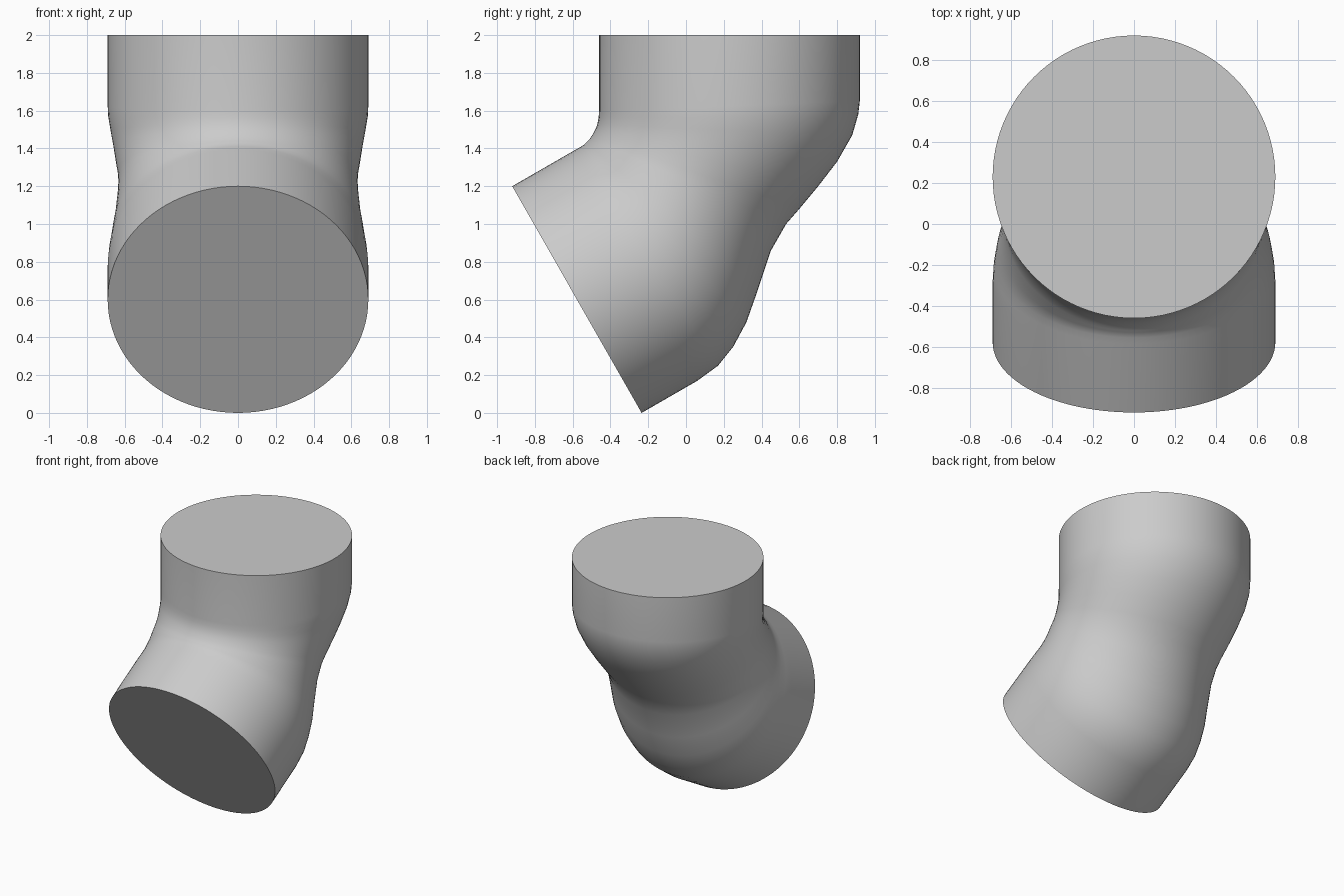
import bpy, bmesh
from math import sin, cos, tau, radians
from mathutils import Vector

cube = bpy.data.objects.get("Cube")
if cube:
    bpy.data.objects.remove(cube, do_unlink=True)

SIDES = 96

grey = bpy.data.materials.new("light grey")
grey.use_nodes = True
colour = (0.6, 0.6, 0.6, 1)
grey.diffuse_color = colour
grey.node_tree.nodes["Principled BSDF"].inputs["Base Color"].default_value = colour

# Sections along the bend: front point (y, z), back point (y, z), half width
sections = [
    ((-.92, 1.20), (-.235, 0), .69),
    ((-.62, 1.373), (.06, .17), .69),
    ((-.585, 1.393), (.17, .25), .685),
    ((-.555, 1.41), (.25, .35), .675),
    ((-.54, 1.42), (.32, .48), .665),
    ((-.53, 1.43), (.38, .65), .65),
    ((-.52, 1.44), (.45, .86), .638),
    ((-.51, 1.45), (.53, 1.0), .633),
    ((-.50, 1.465), (.60, 1.08), .636),
    ((-.49, 1.48), (.70, 1.20), .648),
    ((-.48, 1.50), (.80, 1.33), .66),
    ((-.47, 1.525), (.88, 1.47), .675),
    ((-.463, 1.56), (.912, 1.58), .687),
    ((-.46, 1.60), (.92, 1.65), .69),
    ((-.46, 2), (.92, 2), .69),
]


def add_ring(bm, front, back, width):
    """Oval ring spanning the front and back points."""
    front, back = Vector((0, *front)), Vector((0, *back))
    centre, reach = (front + back) / 2, (back - front) / 2
    side = Vector((width, 0, 0))
    return [bm.verts.new(centre + side * cos(a) + reach * sin(a))
            for a in (tau * i / SIDES for i in range(SIDES))]


# Bent pipe body with flat end caps
bm = bmesh.new()
rings = [add_ring(bm, *s) for s in sections]
for low, high in zip(rings, rings[1:]):
    for i in range(SIDES):
        j = (i + 1) % SIDES
        bm.faces.new((low[i], low[j], high[j], high[i]))
bm.faces.new(rings[0][::-1])
bm.faces.new(rings[-1])
bmesh.ops.recalc_face_normals(bm, faces=bm.faces)
mesh = bpy.data.meshes.new("pipe_elbow")
bm.to_mesh(mesh)
bm.free()
mesh.materials.append(grey)

elbow = bpy.data.objects.new("pipe_elbow", mesh)
bpy.context.collection.objects.link(elbow)
bpy.ops.object.select_all(action="DESELECT")
elbow.select_set(True)
bpy.context.view_layer.objects.active = elbow
bpy.ops.object.shade_smooth_by_angle(angle=radians(40))
